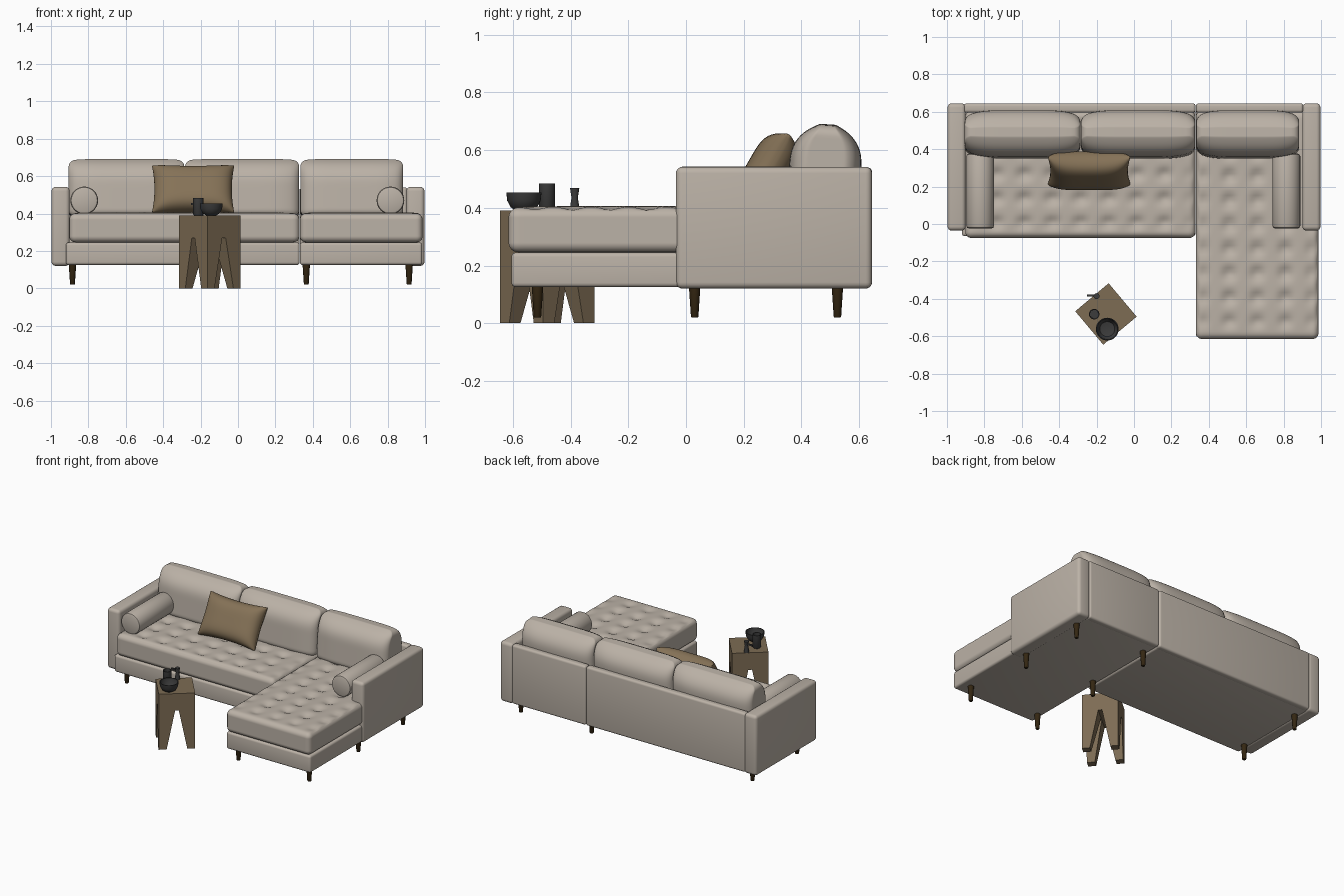
import bpy, bmesh, math
from mathutils import Vector, Matrix

cube = bpy.data.objects.get("Cube")
if cube:
    bpy.data.objects.remove(cube, do_unlink=True)


def material(name, rgb):
    m = bpy.data.materials.new(name)
    m.use_nodes = True
    m.diffuse_color = (*rgb, 1)
    m.node_tree.nodes["Principled BSDF"].inputs["Base Color"].default_value = (*rgb, 1)
    return m


FABRIC = material("warm beige fabric", (0.50, 0.445, 0.385))
PILLOW = material("tan pillow fabric", (0.235, 0.168, 0.095))
WOOD = material("brown wood", (0.205, 0.15, 0.088))
DARK_WOOD = material("dark wood", (0.035, 0.02, 0.006))
CERAMIC = material("charcoal ceramic", (0.045, 0.045, 0.045))


def finish(name, bm, mat, smooth=True, matrix=None):
    bmesh.ops.recalc_face_normals(bm, faces=bm.faces)
    mesh = bpy.data.meshes.new(name)
    bm.to_mesh(mesh)
    bm.free()
    mesh.materials.append(mat)
    ob = bpy.data.objects.new(name, mesh)
    bpy.context.collection.objects.link(ob)
    if matrix:
        ob.matrix_world = matrix
    if smooth:
        bpy.ops.object.select_all(action='DESELECT')
        ob.select_set(True)
        bpy.context.view_layer.objects.active = ob
        bpy.ops.object.shade_smooth_by_angle(angle=math.radians(40))
    return ob


def panel(name, lo, hi, radius=0.015):
    """Upholstered box with rounded edges, given by two corners."""
    lo, hi = Vector(lo), Vector(hi)
    bm = bmesh.new()
    bmesh.ops.create_cube(bm, size=1)
    for v in bm.verts:
        v.co = (lo + hi) / 2 + v.co * (hi - lo)
    bmesh.ops.bevel(bm, geom=bm.edges[:], offset=radius, segments=4,
                    profile=0.5, affect='EDGES')
    return finish(name, bm, FABRIC)


def cushion(name, centre, half, radius, shape, mat=FABRIC, tilt=0, cuts=26):
    """Dense rounded box, reshaped by shape(point, u, v, w)."""
    half = Vector(half)
    bm = bmesh.new()
    bmesh.ops.create_cube(bm, size=2)
    bmesh.ops.subdivide_edges(bm, edges=bm.edges[:], cuts=cuts, use_grid_fill=True)
    for vert in bm.verts:
        # crowd the grid towards the edges, then round them off
        p = Vector([math.sin(c * math.pi / 2) * 0.4 + c * 0.6 for c in vert.co])
        p = Vector([a * h for a, h in zip(p, half)])
        core = Vector([max(-h + radius, min(h - radius, a)) for a, h in zip(p, half)])
        d = p - core
        if d.length > 1e-6:
            p = core + d.normalized() * radius
        vert.co = shape(p, *[a / h for a, h in zip(p, half)])
    matrix = Matrix.Translation(centre) @ Matrix.Rotation(math.radians(tilt), 4, 'X')
    return finish(name, bm, mat, matrix=matrix)


def tufted(p, u, v, w):
    """Seat shape: soft crown with a staggered pattern of dimples."""
    fade = (1 - min(1, abs(u)) ** 8) * (1 - min(1, abs(v)) ** 8)
    if w > 0.9:
        dimple = abs(math.cos(math.pi * p.x / 0.15) * math.cos(math.pi * p.y / 0.13)) ** 3
        p.z += fade * (0.006 - 0.02 * dimple)
    return p


def plump(p, u, v, w):
    """Back cushion shape: full in the middle, thin along the top and ends."""
    top = max(0, w)
    p.y *= (1 - 0.28 * abs(u) ** 5) * (1 - 0.72 * top ** 3)
    p.z -= 0.008 * abs(u) ** 6 * top
    return p


def pinched(p, u, v, w):
    """Throw pillow shape: pointed corners and thin seams."""
    p.y *= math.sqrt(max(0, (1 - u ** 4) * (1 - w ** 4))) * 0.96 + 0.04
    p.x *= 0.94 + 0.06 * w * w
    p.z *= 0.9 + 0.1 * u * u
    return p


def lathe(name, profile, matrix, mat, steps=32):
    """Spin a (radius, height) profile round the z axis."""
    bm = bmesh.new()
    verts = [bm.verts.new((r, 0, z)) for r, z in profile]
    edges = [bm.edges.new(pair) for pair in zip(verts, verts[1:])]
    bmesh.ops.spin(bm, geom=verts + edges, cent=(0, 0, 0), axis=(0, 0, 1),
                   angle=math.tau, steps=steps, use_duplicate=False)
    bmesh.ops.remove_doubles(bm, verts=bm.verts[:], dist=1e-5)
    return finish(name, bm, mat, matrix=matrix)


def at(x, y, z):
    return Matrix.Translation((x, y, z))


# Bases, back panels and arms
panel("sofa_base", (-0.92, -0.065, 0.125), (0.329, 0.62, 0.245))
panel("chaise_base", (0.331, -0.605, 0.125), (0.985, 0.62, 0.245))
panel("sofa_back", (-0.91, 0.595, 0.125), (0.329, 0.645, 0.54))
panel("chaise_back", (0.331, 0.595, 0.125), (0.905, 0.645, 0.54))
for side, word in ((-1, "right"), (1, "left")):
    xs = sorted((side * 0.9, side * 0.997))
    panel(word + "_arm", (xs[0], -0.035, 0.12), (xs[1], 0.645, 0.542), 0.022)

# Tufted seats
cushion("sofa_seat", (-0.287, 0.265, 0.323), (0.615, 0.34, 0.077), 0.033, tufted, cuts=60)
cushion("chaise_seat", (0.659, -0.005, 0.323), (0.328, 0.61, 0.077), 0.033, tufted, cuts=60)

# Back cushions
for i, (x0, x1) in enumerate(((-0.905, -0.287), (-0.283, 0.327), (0.333, 0.883))):
    cushion(f"back_cushion_{i + 1}", ((x0 + x1) / 2, 0.482, 0.535),
            ((x1 - x0) / 2, 0.125, 0.155), 0.035, plump, tilt=-4)

# Throw pillow
cushion("throw_pillow", (-0.24, 0.285, 0.53), (0.22, 0.075, 0.145), 0.006,
        pinched, PILLOW, tilt=-30)

# Bolsters
bolster = [(0, 0), (0.06, 0), (0.07, 0.004), (0.074, 0.014),
           (0.074, 0.386), (0.07, 0.396), (0.06, 0.4), (0, 0.4)]
for x, word in ((-0.822, "right"), (0.815, "left")):
    lathe(word + "_bolster", bolster,
          at(x, 0.376, 0.47) @ Matrix.Rotation(math.pi / 2, 4, 'X'), FABRIC)

# Tapered sofa legs
leg = [(0, 0), (0.011, 0), (0.013, 0.003), (0.02, 0.11), (0, 0.11)]
for x, y in [(a, b) for a in (0.365, 0.915) for b in (-0.515, 0.03, 0.525)] + \
            [(-0.885, 0.03), (-0.885, 0.525)]:
    lathe("sofa_leg", leg, at(x, y, 0.02), DARK_WOOD, 16)

# Side table: a square block on four corner legs that taper to the floor
H, CUT, TOP = 0.1165, 0.27, 0.39
bm = bmesh.new()


def frustum(x0, x1, y0, y1, z0, z1, inner):
    """Box whose lower end shrinks to the outer corner by the factor inner."""
    made = bmesh.ops.create_cube(bm, size=1)["verts"]
    for v in made:
        x = x0 if v.co.x < 0 else x1
        y = y0 if v.co.y < 0 else y1
        if v.co.z < 0:
            x, y = [math.copysign(max(abs(c), inner), c) for c in (x, y)]
        v.co = (x, y, z0 if v.co.z < 0 else z1)


frustum(-H, H, -H, H, CUT, TOP, 0)
for sx in (-1, 1):
    for sy in (-1, 1):
        frustum(*sorted((sx * 0.012, sx * H)), *sorted((sy * 0.012, sy * H)), 0, CUT, 0.066)
finish("side_table", bm, WOOD, smooth=False,
       matrix=at(-0.15, -0.481, 0) @ Matrix.Rotation(math.radians(40), 4, 'Z'))

# Bowl, cup and small bottle on the table
lathe("bowl", [(0, 0), (0.028, 0), (0.046, 0.012), (0.058, 0.035), (0.061, 0.063),
               (0.056, 0.063), (0.052, 0.036), (0.04, 0.017), (0, 0.008)],
      at(-0.143, -0.562, TOP), CERAMIC)
lathe("cup", [(0, 0), (0.022, 0), (0.027, 0.006), (0.028, 0.094),
              (0.024, 0.094), (0.023, 0.01), (0, 0.01)],
      at(-0.213, -0.482, TOP), CERAMIC)
lathe("small_bottle", [(0, 0), (0.016, 0), (0.015, 0.02), (0.011, 0.045),
                       (0.016, 0.078), (0, 0.078)],
      at(-0.2, -0.386, TOP), CERAMIC, 20)

# Short handle on the bottle
bm = bmesh.new()
bmesh.ops.create_cube(bm, size=1)
bmesh.ops.scale(bm, vec=(0.05, 0.01, 0.01), verts=bm.verts)
finish("bottle_handle", bm, CERAMIC, smooth=False, matrix=at(-0.225, -0.383, 0.45))
